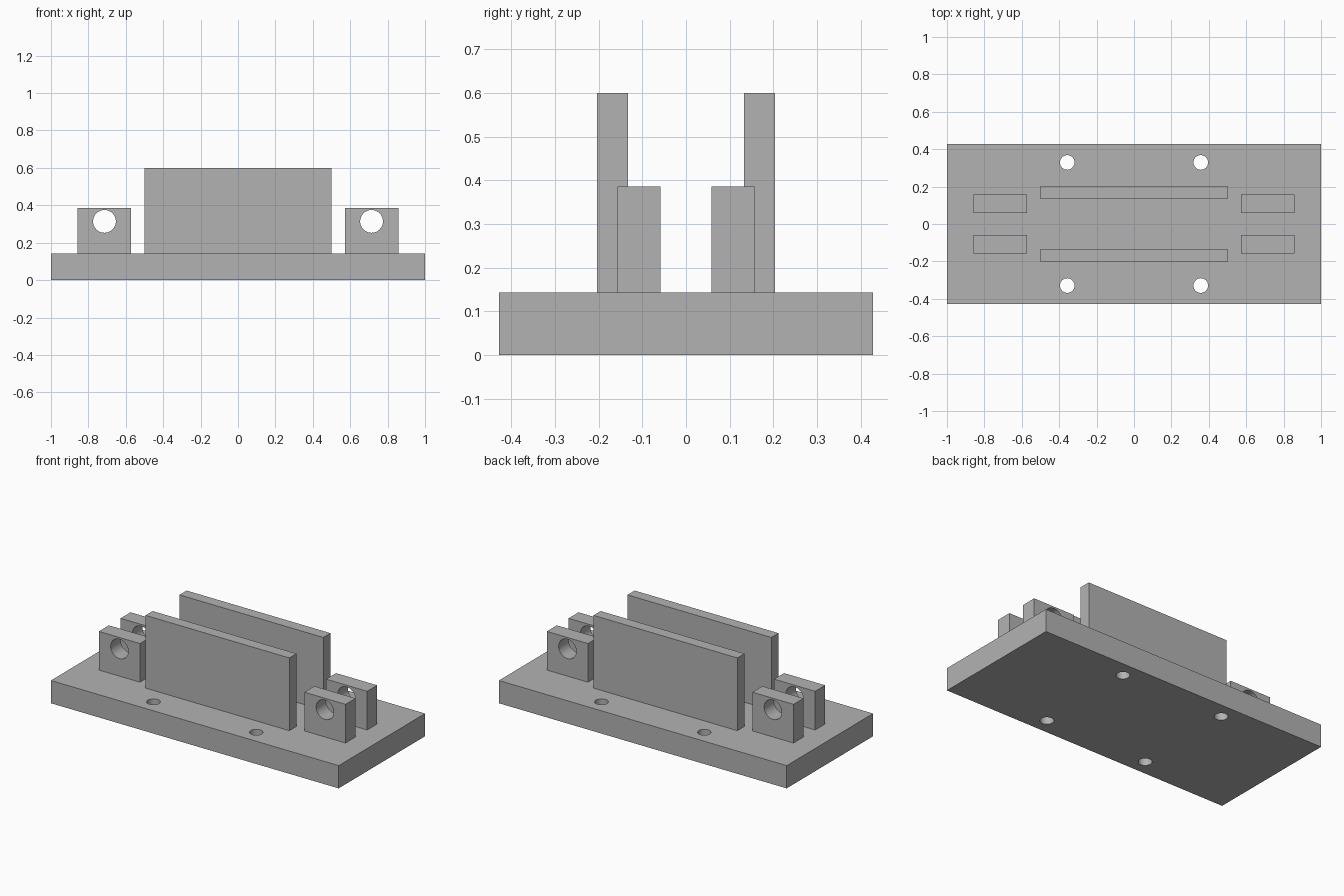
import bpy, math

if "Cube" in bpy.data.objects:
    bpy.data.objects.remove(bpy.data.objects["Cube"])

grey = bpy.data.materials.new("plain_grey")
grey.diffuse_color = (0.45, 0.45, 0.45, 1)
grey.use_nodes = True
grey.node_tree.nodes["Principled BSDF"].inputs["Base Color"].default_value = grey.diffuse_color


def box(name, x0, x1, y0, y1, z0, z1):
    bpy.ops.mesh.primitive_cube_add(size=1, location=((x0 + x1) / 2, (y0 + y1) / 2, (z0 + z1) / 2))
    ob = bpy.context.object
    ob.name = name
    ob.scale = (x1 - x0, y1 - y0, z1 - z0)
    bpy.ops.object.transform_apply(location=False, rotation=False, scale=True)
    ob.data.materials.append(grey)
    return ob


def drill(ob, radius, location, rotation=(0, 0, 0)):
    """Cut a round through-hole and remove the cutter."""
    bpy.ops.mesh.primitive_cylinder_add(vertices=48, radius=radius, depth=0.4,
                                        location=location, rotation=rotation)
    cutter = bpy.context.object
    cutter.hide_render = True
    cutter.data.materials.append(grey)
    mod = ob.modifiers.new("hole", 'BOOLEAN')
    mod.operation, mod.solver, mod.object = 'DIFFERENCE', 'EXACT', cutter
    bpy.ops.object.select_all(action='DESELECT')
    ob.select_set(True)
    bpy.context.view_layer.objects.active = ob
    bpy.ops.object.modifier_apply(modifier=mod.name)
    bpy.data.objects.remove(cutter, do_unlink=True)
    bpy.ops.object.shade_smooth_by_angle(angle=math.radians(30))


TOP = 0.143  # top of the base plate

# Base plate with four screw holes
base = box("base_plate", -1, 1, -0.4286, 0.4286, 0, TOP)
for sx in (-1, 1):
    for sy in (-1, 1):
        drill(base, 0.039, (sx * 0.357, sy * 0.329, TOP / 2))

for sy, side in ((-1, "front"), (1, "back")):
    # Tall guide walls
    y0, y1 = sorted((sy * 0.133, sy * 0.204))
    box(side + "_wall", -0.5, 0.5, y0, y1, TOP, 0.6)
    # Pin lugs at both ends
    y0, y1 = sorted((sy * 0.058, sy * 0.157))
    for sx, end in ((-1, "left"), (1, "right")):
        x0, x1 = sorted((sx * 0.5714, sx * 0.857))
        lug = box(f"{side}_{end}_lug", x0, x1, y0, y1, TOP, 0.386)
        drill(lug, 0.061, (sx * 0.714, sy * 0.107, 0.314), (math.pi / 2, 0, 0))
